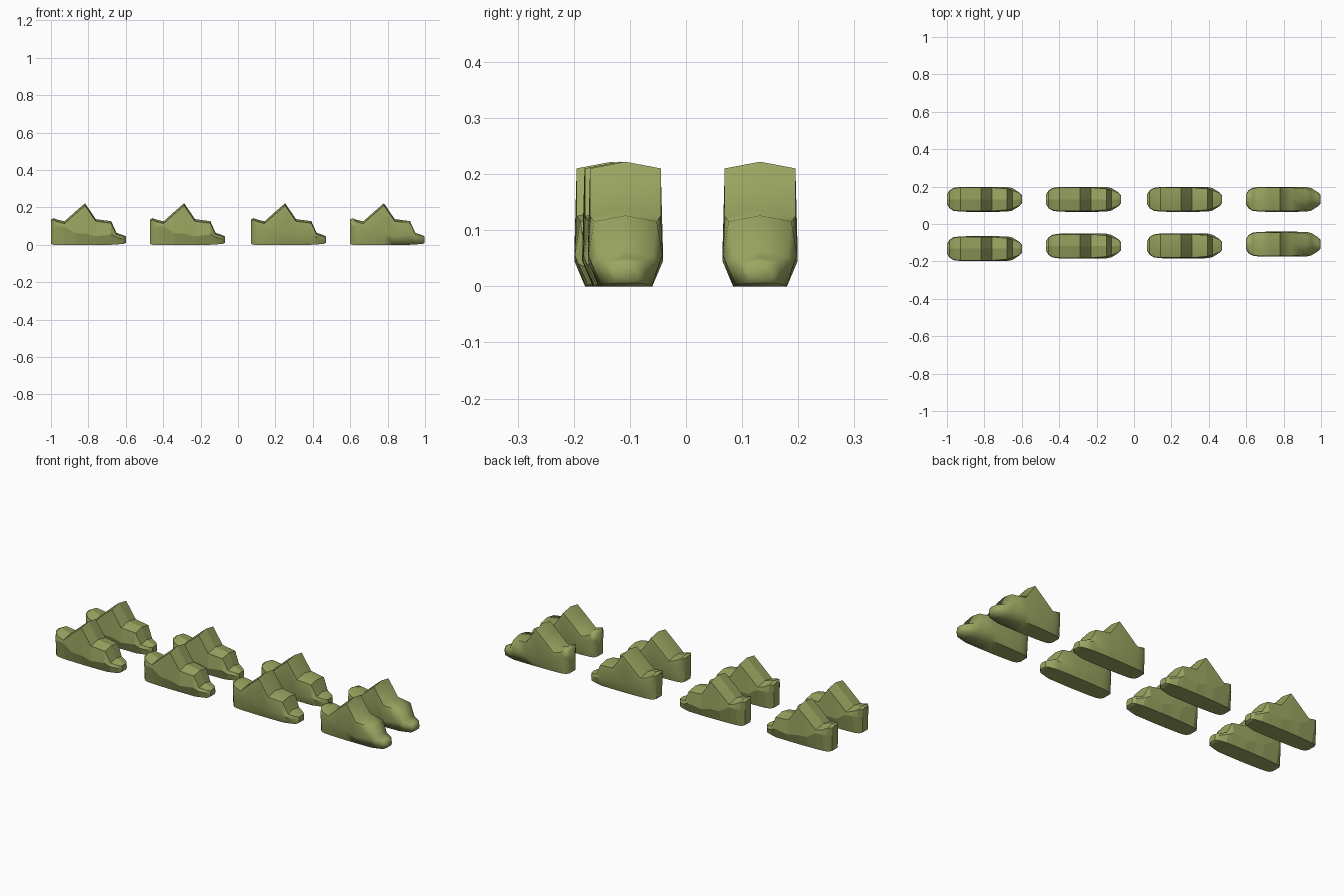
import bpy, math

if "Cube" in bpy.data.objects:
    bpy.data.objects.remove(bpy.data.objects["Cube"])

# One shoe-shaped piece, lofted through cross-sections along x:
# x, crest z, crease z, top half width, crease half width, base half width, base z
STATIONS = [
    (0.000, 0.135, 0.090, 0.024, 0.026, 0.024, 0.004),
    (0.014, 0.142, 0.095, 0.045, 0.048, 0.036, 0.000),
    (0.035, 0.134, 0.098, 0.058, 0.061, 0.042, 0.000),
    (0.072, 0.125, 0.098, 0.063, 0.066, 0.045, 0.000),
    (0.130, 0.177, 0.062, 0.063, 0.067, 0.047, 0.000),
    (0.182, 0.222, 0.060, 0.063, 0.067, 0.048, 0.000),
    (0.240, 0.137, 0.045, 0.063, 0.067, 0.048, 0.000),
    (0.322, 0.126, 0.055, 0.056, 0.066, 0.047, 0.000),
    (0.350, 0.064, 0.040, 0.048, 0.060, 0.043, 0.002),
    (0.388, 0.051, 0.030, 0.033, 0.036, 0.034, 0.004),
    (0.400, 0.044, 0.022, 0.018, 0.022, 0.018, 0.010),
]

olive = bpy.data.materials.new("olive")
olive.diffuse_color = (0.33, 0.38, 0.12, 1)
olive.use_nodes = True
olive.node_tree.nodes["Principled BSDF"].inputs["Base Color"].default_value = olive.diffuse_color


def section(x, zt, zc, wt, wc, wb, zb):
    zs = zt - 0.19 * wt          # crown falls slightly to each side
    return [(x, -wb, zb), (x, -wc, zc), (x, -wt, zs), (x, 0, zt),
            (x, wt, zs), (x, wc, zc), (x, wb, zb)]


def make_shoe(name, x, y, smooth):
    verts = [v for s in STATIONS for v in section(*s)]
    n, m = 7, len(STATIONS)
    faces = [(i * n + j, i * n + (j + 1) % n,
              (i + 1) * n + (j + 1) % n, (i + 1) * n + j)
             for i in range(m - 1) for j in range(n)]
    faces = [f[::-1] for f in faces]
    faces += [tuple(range(n))[::-1], tuple(range((m - 1) * n, m * n))]
    mesh = bpy.data.meshes.new(name)
    mesh.from_pydata(verts, [], faces)
    mesh.materials.append(olive)
    ob = bpy.data.objects.new(name, mesh)
    bpy.context.collection.objects.link(ob)
    ob.location = (x, y, 0)
    # consistent outward normals
    bpy.ops.object.select_all(action='DESELECT')
    ob.select_set(True)
    bpy.context.view_layer.objects.active = ob
    bpy.ops.object.mode_set(mode='EDIT')
    bpy.ops.mesh.select_all(action='SELECT')
    bpy.ops.mesh.normals_make_consistent(inside=False)
    bpy.ops.object.mode_set(mode='OBJECT')
    if smooth:
        bpy.ops.object.shade_smooth_by_angle(angle=math.radians(smooth))


# Four pairs, from flat shaded (left) to smooth shaded (right)
PAIRS = [(-1.0, -0.132, 0), (-0.47, -0.118, 0), (0.07, -0.117, 35), (0.598, -0.108, 70)]
for k, (x, y_front, smooth) in enumerate(PAIRS, 1):
    make_shoe(f"front_shoe_{k}", x, y_front, smooth)
    make_shoe(f"back_shoe_{k}", x, 0.132, smooth)
